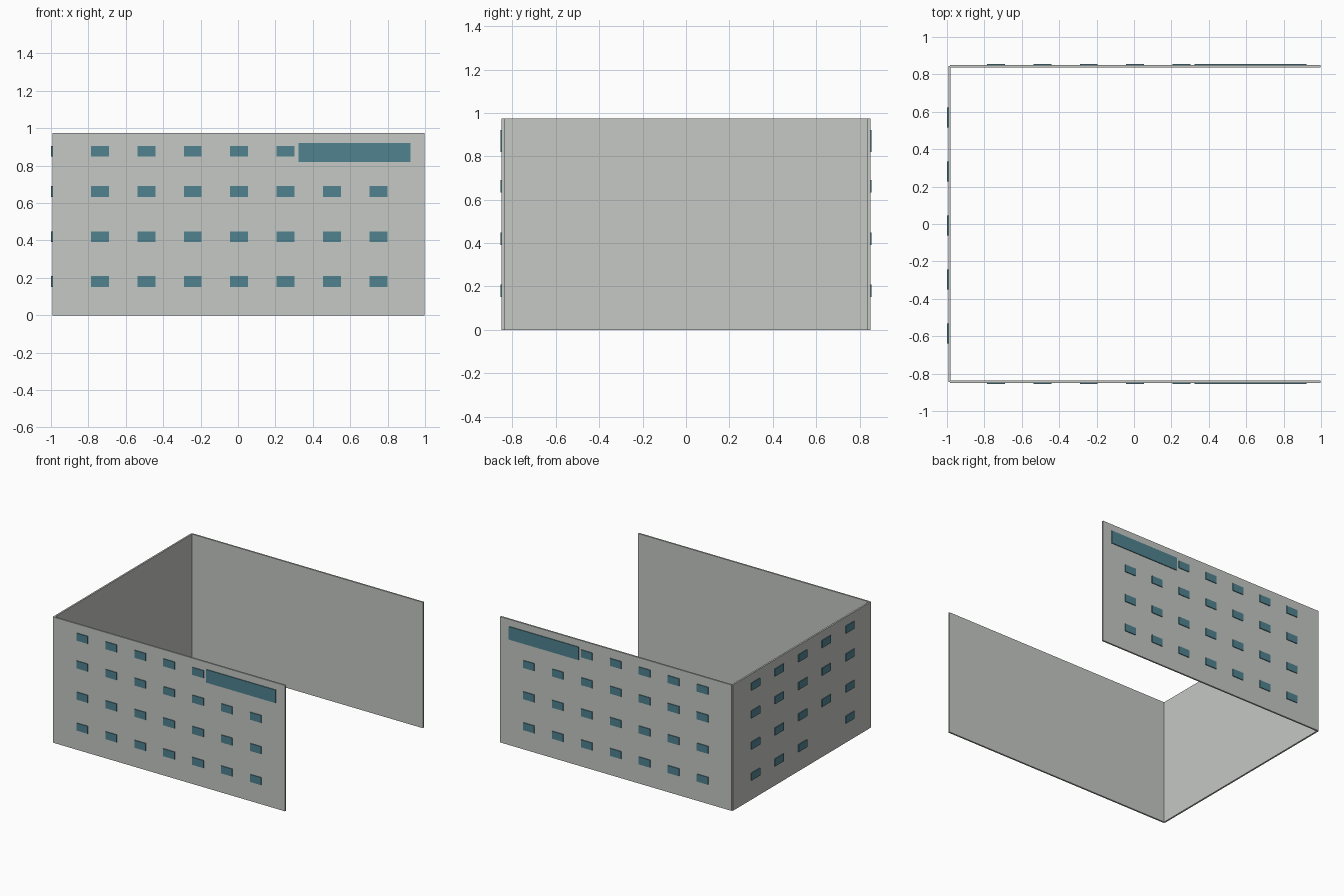
import bpy, bmesh
from mathutils import Matrix, Vector

if "Cube" in bpy.data.objects:
    bpy.data.objects.remove(bpy.data.objects["Cube"])

HEIGHT = 0.975
OUT_Y, IN_Y = 0.85, 0.837      # outer and inner faces of the long walls
OUT_X, IN_X = -0.993, -0.98    # outer and inner faces of the end wall
PROUD = 0.006                  # how far the panes stand out


def material(name, rgb):
    m = bpy.data.materials.new(name)
    m.diffuse_color = (*rgb, 1)
    m.use_nodes = True
    m.node_tree.nodes["Principled BSDF"].inputs["Base Color"].default_value = m.diffuse_color
    return m


concrete = material("pale_grey", (0.56, 0.58, 0.55))
glass = material("teal_glass", (0.08, 0.225, 0.28))


def boxes(name, bounds, mat):
    """One object made of boxes given as (low corner, high corner)."""
    bm = bmesh.new()
    for lo, hi in bounds:
        lo, hi = Vector(lo), Vector(hi)
        size = hi - lo
        bmesh.ops.create_cube(
            bm, size=1,
            matrix=Matrix.Translation((lo + hi) / 2) @ Matrix.Diagonal((*size, 1)))
    mesh = bpy.data.meshes.new(name)
    bm.to_mesh(mesh)
    bm.free()
    mesh.materials.append(mat)
    ob = bpy.data.objects.new(name, mesh)
    bpy.context.collection.objects.link(ob)
    return ob


rows = (0.18, 0.42, 0.662, 0.877)
columns = [-0.738 + 0.248 * i for i in range(7)]

# Long walls with their window grids and the wide upper window
for side, label in ((-1, "front"), (1, "back")):
    y0, y1 = sorted((side * IN_Y, side * OUT_Y))
    boxes(label + "_wall", [((-0.985, y0, 0), (0.998, y1, HEIGHT))], concrete)
    p0, p1 = sorted((side * (OUT_Y - 0.004), side * (OUT_Y + PROUD)))
    panes = [((x - 0.048, p0, z - 0.029), (x + 0.048, p1, z + 0.029))
             for z in rows for x in columns
             if not (z == rows[-1] and x > 0.4)]
    boxes(label + "_windows", panes, glass)
    boxes(label + "_wide_window", [((0.324, p0, 0.82), (0.922, p1, 0.921))], glass)

# End wall closing the left side
boxes("end_wall", [((OUT_X, -0.844, 0), (IN_X, 0.844, HEIGHT))], concrete)

# End wall windows, with one bay left blank on the ground row
end_columns = [0.57 - 0.289 * i for i in range(5)]
panes = [((OUT_X - PROUD, y - 0.053, z - 0.029), (OUT_X + 0.004, y + 0.053, z + 0.029))
         for j, z in enumerate(rows) for i, y in enumerate(end_columns)
         if (i, j) != (3, 0)]
boxes("end_windows", panes, glass)
